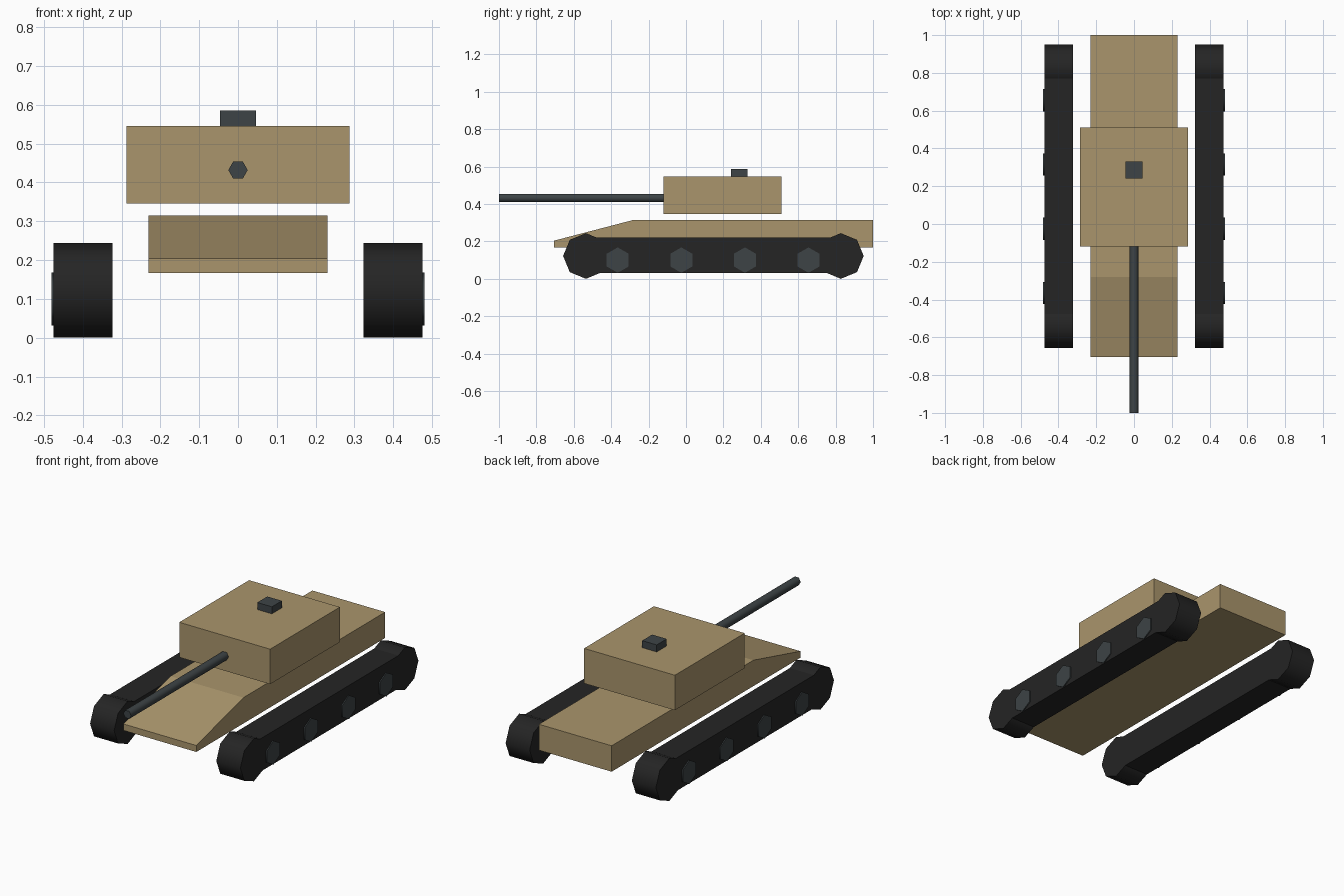
import bpy
import math
from mathutils import Matrix

cube = bpy.data.objects.get("Cube")
if cube:
    bpy.data.objects.remove(cube, do_unlink=True)


def material(name, r, g, b):
    m = bpy.data.materials.new(name)
    m.use_nodes = True
    m.diffuse_color = (r, g, b, 1)
    bsdf = next(n for n in m.node_tree.nodes if n.type == 'BSDF_PRINCIPLED')
    bsdf.inputs["Base Color"].default_value = (r, g, b, 1)
    return m


TAN = material("desert_tan", 0.40, 0.30, 0.15)
STEEL = material("dark_steel", 0.047, 0.057, 0.061)
RUBBER = material("track_black", 0.018, 0.018, 0.018)


def add_mesh(name, verts, faces, mat):
    mesh = bpy.data.meshes.new(name)
    mesh.from_pydata(verts, [], faces)
    mesh.materials.append(mat)
    obj = bpy.data.objects.new(name, mesh)
    bpy.context.collection.objects.link(obj)
    return obj


def extrude_x(name, profile, x0, x1, mat):
    """Side profile of (y, z) points, counter-clockwise seen from +x."""
    n = len(profile)
    verts = [(x, y, z) for x in (x0, x1) for y, z in profile]
    faces = [tuple(reversed(range(n))), tuple(range(n, 2 * n))]
    faces += [(i, (i + 1) % n, n + (i + 1) % n, n + i) for i in range(n)]
    return add_mesh(name, verts, faces, mat)


def box(name, x0, x1, y0, y1, z0, z1, mat):
    return extrude_x(name, [(y0, z0), (y1, z0), (y1, z1), (y0, z1)], x0, x1, mat)


def polygon(y, z, radius, sides):
    """Regular polygon with one corner pointing straight up."""
    steps = [math.pi / 2 + math.tau * i / sides for i in range(sides)]
    return [(y + radius * math.cos(a), z + radius * math.sin(a)) for a in steps]


def smooth_sides(obj):
    """Smooth the round wall, keep the end caps crisp."""
    bpy.ops.object.select_all(action='DESELECT')
    obj.select_set(True)
    bpy.context.view_layer.objects.active = obj
    bpy.ops.object.shade_smooth_by_angle(angle=math.radians(65))


# Hull with sloped nose
extrude_x("hull", [(-0.705, 0.167), (1.0, 0.167), (1.0, 0.315),
                   (-0.28, 0.315), (-0.705, 0.204)], -0.23, 0.23, TAN)

# Turret and hatch
box("turret", -0.287, 0.287, -0.12, 0.51, 0.346, 0.546, TAN)
box("hatch", -0.046, 0.046, 0.24, 0.33, 0.546, 0.586, STEEL)

# Hexagonal gun barrel, built along x and turned to face forward
barrel = extrude_x("gun_barrel", polygon(0, 0, 0.025, 6), 0.12, 1.0, STEEL)
barrel.data.transform(Matrix.Translation((0, 0, 0.432))
                      @ Matrix.Rotation(-math.pi / 2, 4, 'Z')
                      @ Matrix.Rotation(math.pi / 2, 4, 'X'))
smooth_sides(barrel)

# Tracks, end drums and road wheels on both sides
for side, s in (("left", 1), ("right", -1)):
    inner, outer = sorted((s * 0.323, s * 0.475))
    box(side + "_track", inner, outer, -0.535, 0.828, 0.032, 0.22, RUBBER)
    for end, y in (("front", -0.535), ("rear", 0.828)):
        drum = extrude_x(f"{side}_{end}_drum", polygon(y, 0.122, 0.122, 8),
                         inner, outer, RUBBER)
        smooth_sides(drum)
    x0, x1 = sorted((s * 0.44, s * 0.481))
    for i in range(4):
        wheel = extrude_x(f"{side}_road_wheel_{i + 1}",
                          polygon(-0.365 + 0.34 * i, 0.1, 0.068, 6), x0, x1, STEEL)
        smooth_sides(wheel)
